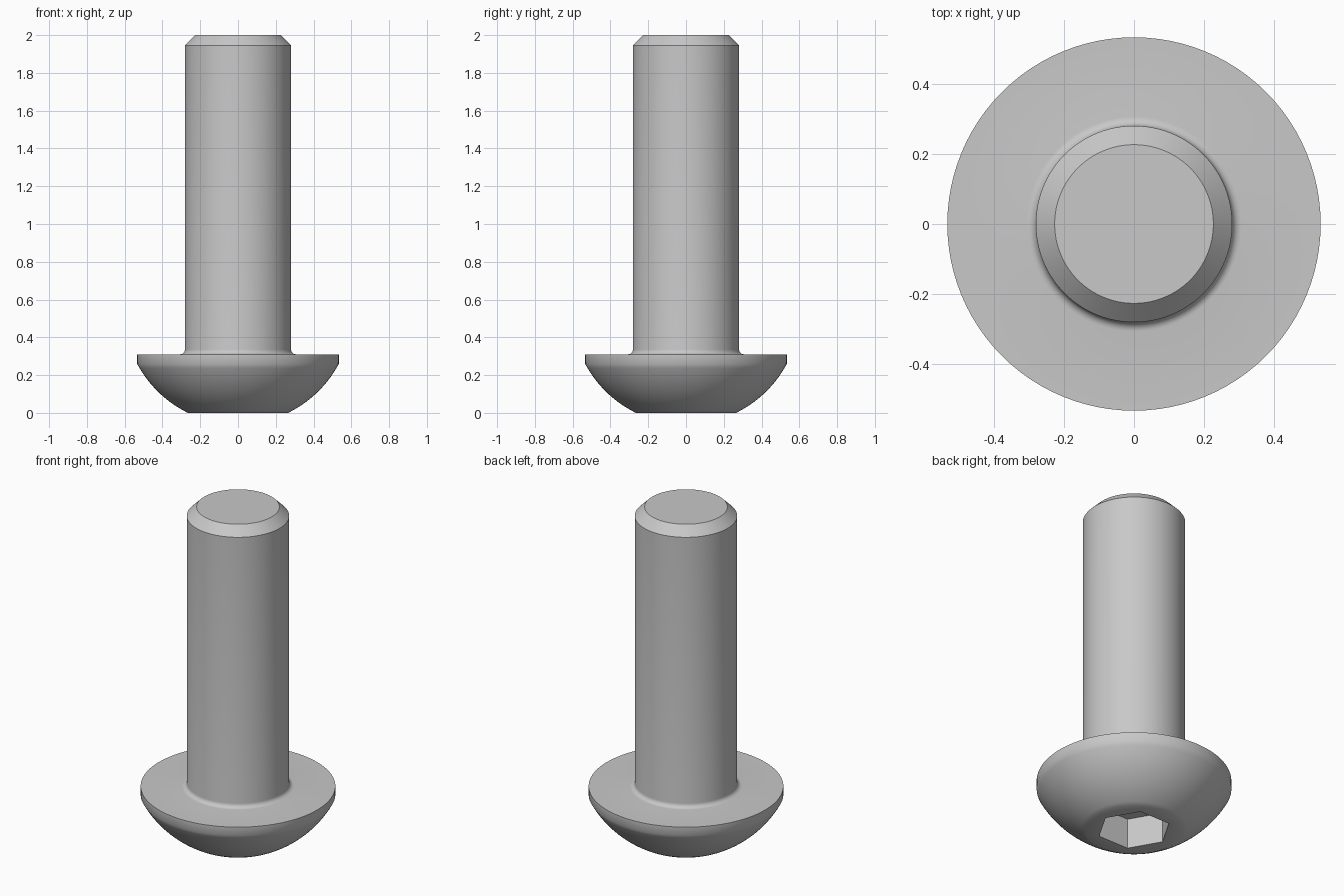
import bpy, bmesh, math

cube = bpy.data.objects.get("Cube")
if cube:
    bpy.data.objects.remove(cube, do_unlink=True)

SEGMENTS = 96
SHAFT_R, HEAD_R, FACE_R = 0.281, 0.534, 0.265
HEAD_TOP, RIM_Z, TOP, CHAMFER = 0.31, 0.26, 2.0, 0.054
HEX_APOTHEM, HEX_DEPTH, FILLET = 0.176, 0.183, 0.026

# Plain steel
steel = bpy.data.materials.new("steel_grey")
steel.use_nodes = True
grey = (0.58, 0.58, 0.58, 1)
steel.diffuse_color = grey
steel.node_tree.nodes["Principled BSDF"].inputs["Base Color"].default_value = grey


def round_ring(radius):
    return lambda angle: radius


def hex_ring(angle):
    # Hexagon with corners on the x axis
    return HEX_APOTHEM / math.cos(angle % (math.pi / 3) - math.pi / 6)


# Profile from the socket floor, round the head, up to the shaft tip
profile = [(hex_ring, HEX_DEPTH), (hex_ring, 0)]

# Domed head: arc of a sphere centred on the axis
centre = (HEAD_R**2 + RIM_Z**2 - FACE_R**2) / (2 * RIM_Z)
sphere = math.hypot(FACE_R, centre)
start = math.asin(FACE_R / sphere)
end = math.asin(HEAD_R / sphere)
STEPS = 14
for i in range(STEPS + 1):
    a = start + (end - start) * i / STEPS
    profile.append((round_ring(sphere * math.sin(a)), centre - sphere * math.cos(a)))
profile.append((round_ring(HEAD_R), HEAD_TOP))

# Fillet between head and shaft
for i in range(7):
    a = math.pi / 2 * i / 6
    profile.append((round_ring(SHAFT_R + FILLET * (1 - math.sin(a))),
                    HEAD_TOP + FILLET * (1 - math.cos(a))))

# Shaft and chamfered tip
profile.append((round_ring(SHAFT_R), TOP - CHAMFER))
profile.append((round_ring(SHAFT_R - CHAMFER), TOP))

# Skin the rings and cap both ends
bm = bmesh.new()
angles = [math.tau * i / SEGMENTS for i in range(SEGMENTS)]
rings = [[bm.verts.new((r(a) * math.cos(a), r(a) * math.sin(a), z)) for a in angles]
         for r, z in profile]
for low, high in zip(rings, rings[1:]):
    for i in range(SEGMENTS):
        j = (i + 1) % SEGMENTS
        bm.faces.new((low[i], low[j], high[j], high[i]))
bm.faces.new(rings[0][::-1])
bm.faces.new(rings[-1])
bmesh.ops.recalc_face_normals(bm, faces=bm.faces[:])

mesh = bpy.data.meshes.new("button_head_bolt")
bm.to_mesh(mesh)
bm.free()
mesh.materials.append(steel)
bolt = bpy.data.objects.new("button_head_bolt", mesh)
bpy.context.collection.objects.link(bolt)

# Smooth dome and shaft, crisp rim, chamfer and socket
bpy.ops.object.select_all(action="DESELECT")
bolt.select_set(True)
bpy.context.view_layer.objects.active = bolt
bpy.ops.object.shade_smooth_by_angle(angle=math.radians(32))
